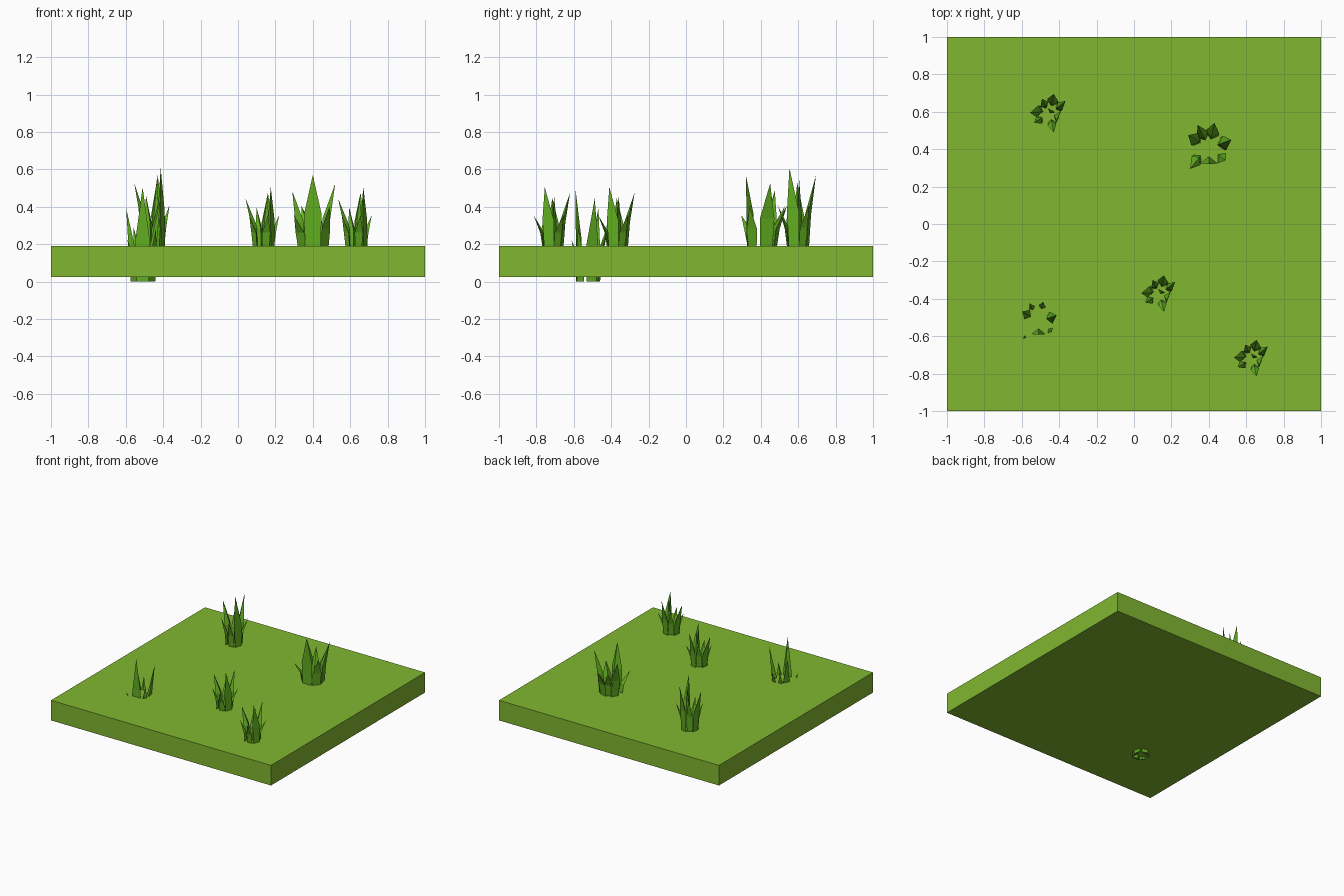
import bpy, bmesh
from math import cos, sin, radians
from mathutils import Vector

if "Cube" in bpy.data.objects:
    bpy.data.objects.remove(bpy.data.objects["Cube"])


def material(name, color):
    m = bpy.data.materials.new(name)
    m.diffuse_color = color
    m.use_nodes = True
    m.node_tree.nodes["Principled BSDF"].inputs["Base Color"].default_value = m.diffuse_color
    return m


soil_green = material("turf_green", (0.22, 0.47, 0.03, 1))
blade_green = material("blade_green", (0.12, 0.42, 0.015, 1))


def finish(name, bm, mat):
    bmesh.ops.recalc_face_normals(bm, faces=bm.faces)
    me = bpy.data.meshes.new(name)
    bm.to_mesh(me)
    bm.free()
    me.materials.append(mat)
    ob = bpy.data.objects.new(name, me)
    bpy.context.collection.objects.link(ob)
    return ob


# Folded three-sided blade: base triangle, wider middle triangle, leaning tip
def blade(bm, angle, radius, width, tip):
    a = radians(angle)
    out, side = Vector((cos(a), sin(a), 0)), Vector((-sin(a), cos(a), 0))
    tip = Vector(tip)
    base = out * radius
    rings = []
    for t, lean, w in ((0, 0, 0.85), (0.45, 0.22, 1.0)):
        c = base.lerp(Vector((tip.x, tip.y, 0)), lean) + Vector((0, 0, tip.z * t))
        pts = (c - side * width * w / 2, c + side * width * w / 2, c - out * width * 0.4 * w)
        rings.append([bm.verts.new(p) for p in pts])
    top = bm.verts.new(tip)
    low, mid = rings
    bm.faces.new(low)
    for i in range(3):
        j = (i + 1) % 3
        bm.faces.new((low[i], low[j], mid[j], mid[i]))
        bm.faces.new((mid[i], mid[j], top))


def tuft(name, blades, location, scale):
    bm = bmesh.new()
    for b in blades:
        blade(bm, *b)
    ob = finish(name, bm, blade_green)
    ob.location, ob.scale = location, scale


# Blade layouts: base angle, base radius, width, tip
narrow = [
    (-20, .050, .065, (.035, -.04, .32)),
    (75, .055, .060, (.02, .095, .29)),
    (170, .055, .060, (-.10, .00, .26)),
    (30, .050, .045, (.08, .06, .17)),
    (-80, .050, .045, (.02, -.10, .17)),
    (215, .060, .045, (-.08, -.05, .17)),
    (125, .045, .045, (-.04, .07, .21)),
    (60, .015, .045, (.015, .01, .27)),
]
wide = [
    (-90, .085, .095, (.00, -.09, .385)),
    (15, .075, .080, (.12, .04, .34)),
    (150, .075, .075, (-.11, .065, .30)),
    (75, .070, .075, (.03, .13, .22)),
    (115, .065, .065, (-.06, .12, .22)),
    (225, .085, .065, (-.10, -.115, .17)),
    (-40, .085, .070, (.09, -.07, .22)),
]

# Ground slab
bm = bmesh.new()
bmesh.ops.create_cube(bm, size=1)
bmesh.ops.scale(bm, vec=(2, 2, .165), verts=bm.verts)
bmesh.ops.translate(bm, vec=(0, 0, .1075), verts=bm.verts)
finish("ground_slab", bm, soil_green)

# Grass tufts
tuft("tuft_front_middle", narrow, (.14, -.37, .185), (1, 1, 1))
tuft("tuft_front_right", narrow, (.635, -.715, .185), (1, 1, 1))
tuft("tuft_back_left", narrow, (-.45, .595, .185), (1.05, 1.05, 1.32))
tuft("tuft_back_right", wide, (.40, .41, .185), (1, 1, 1))
# This tuft is sunk through the slab
tuft("tuft_front_left", wide, (-.51, -.52, 0), (.8, .8, 1.31))
